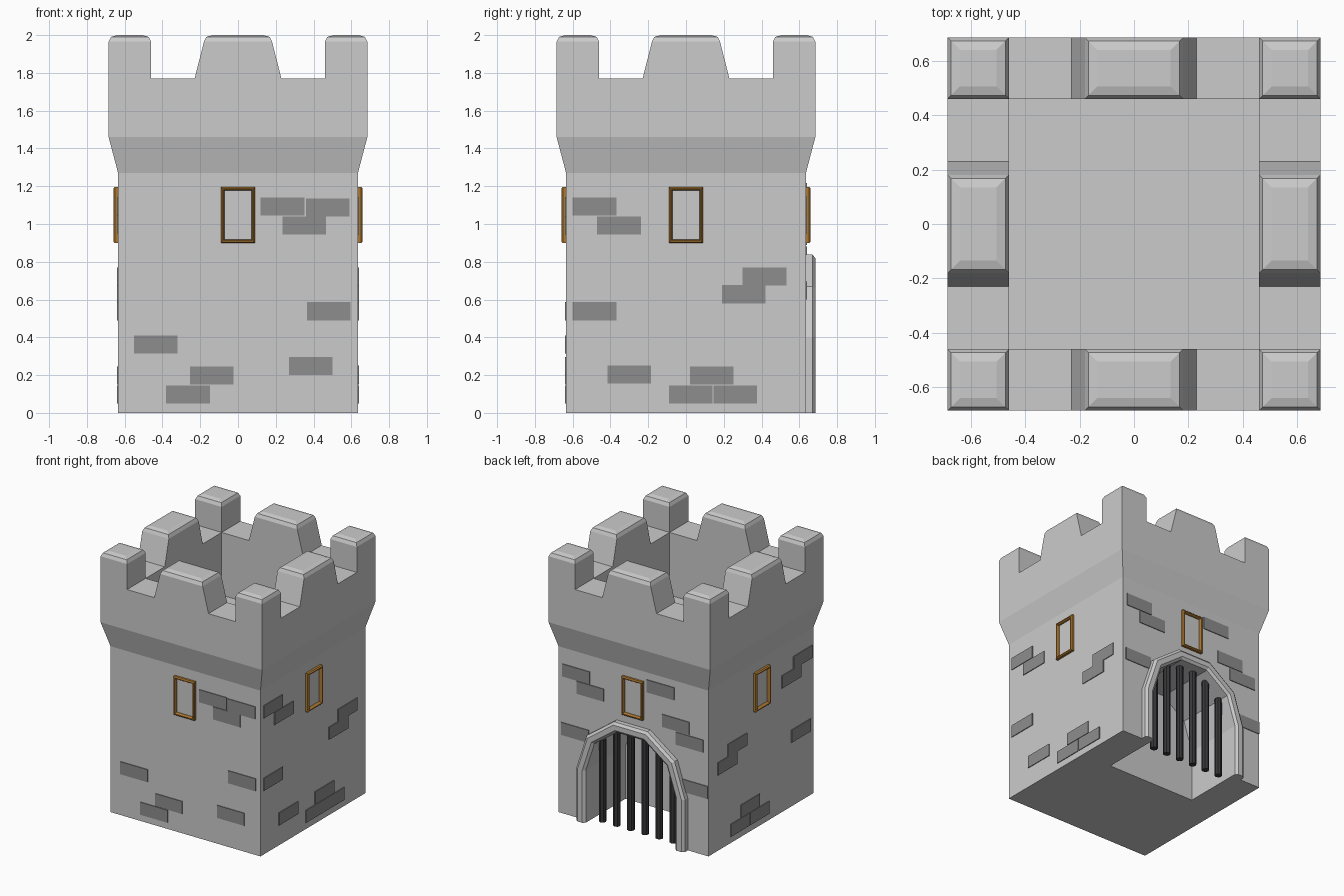
import bpy, bmesh
from math import sin, cos, pi
from mathutils import Matrix

if "Cube" in bpy.data.objects:
    bpy.data.objects.remove(bpy.data.objects["Cube"])


def material(name, rgb):
    m = bpy.data.materials.new(name)
    m.diffuse_color = (*rgb, 1)
    m.use_nodes = True
    m.node_tree.nodes["Principled BSDF"].inputs["Base Color"].default_value = m.diffuse_color
    return m


WOOD = material("wood", (0.42, 0.19, 0.03))
BRICK = material("dark_stone", (0.27, 0.27, 0.27))
IRON = material("iron", (0.04, 0.04, 0.045))


def loft(name, loops, mat=None, turn=0, ring=True, cap=True, wrap=False):
    """Skin a list of point loops; ring closes each loop, wrap joins last to first."""
    bm = bmesh.new()
    rows = [[bm.verts.new(p) for p in loop] for loop in loops]
    n = len(rows[0])
    pairs = list(zip(rows, rows[1:])) + ([(rows[-1], rows[0])] if wrap else [])
    for a, b in pairs:
        for i in range(n if ring else n - 1):
            j = (i + 1) % n
            bm.faces.new((a[i], a[j], b[j], b[i]))
    if cap and ring:
        bm.faces.new(rows[0])
        bm.faces.new(rows[-1])
    elif cap:
        bm.faces.new([r[0] for r in rows])
        bm.faces.new([r[-1] for r in rows])
    bmesh.ops.recalc_face_normals(bm, faces=bm.faces)
    bm.transform(Matrix.Rotation(turn * pi / 2, 4, 'Z'))
    me = bpy.data.meshes.new(name)
    bm.to_mesh(me)
    bm.free()
    ob = bpy.data.objects.new(name, me)
    bpy.context.collection.objects.link(ob)
    if mat:
        me.materials.append(mat)
    return ob


def rect(x0, x1, y0, y1, z):
    return [(x0, y0, z), (x1, y0, z), (x1, y1, z), (x0, y1, z)]


def upright(u, h, zc, d):
    return [(-u, -d, zc - h), (u, -d, zc - h), (u, -d, zc + h), (-u, -d, zc + h)]


SPRING = 0.40


def arch(r, y, foot=0.0):
    arc = [(r * cos(i * pi / 5), y, SPRING + r * sin(i * pi / 5)) for i in range(6)]
    return [(r, y, foot)] + arc + [(-r, y, foot)]


# Tower body with flared parapet and sunken roof
body_profile = [(0.635, 0), (0.635, 1.27), (0.685, 1.46), (0.685, 1.77), (0.46, 1.77), (0.46, 1.27 + 0.02)]
body = loft("tower_body", [rect(-r, r, -r, r, z) for r, z in body_profile])

# Gate recess cut into the back, open at the bottom
cutter = loft("gate_cutter", [arch(0.38, 0.19, -0.1), arch(0.38, 0.8, -0.1)])
cutter.hide_render = True
mod = body.modifiers.new("gate", 'BOOLEAN')
mod.operation = 'DIFFERENCE'
mod.solver = 'EXACT'
mod.object = cutter
bpy.context.view_layer.objects.active = body
bpy.ops.object.modifier_apply(modifier="gate")
bpy.data.objects.remove(cutter)

# Bricks: (left edge, bottom) on front, right, back and left walls
bricks = [
    [(.12, 1.045), (.36, 1.04), (.235, .945), (.365, .49), (-.55, .315), (-.255, .15), (-.38, .05), (.27, .20)],
    [(-.60, 1.045), (-.47, .945), (.30, .675), (.19, .58), (-.60, .49), (-.415, .155), (.02, .15), (-.09, .05),
     (.145, .05)],
    [(-.60, 1.05), (-.48, .95), (.115, 1.12), (.245, .89), (.36, .785), (-.61, .60), (.40, .44)],
    [(.39, 1.045), (.25, .95), (.365, .49), (-.405, .675), (-.525, .58), (-.25, .15), (-.37, .05), (-.135, .05)],
]
TOP = [(0, 1.965), (0.012, 1.99), (0.045, 2.0)]

for k in range(4):
    for u, z in bricks[k]:
        loft("brick", [rect(u, u + .231, -.641, -.625, h) for h in (z, z + .096)], BRICK, k)

    # Window frame
    frame = [(0, .63), (0, .652), (.007, .66), (.013, .66), (.018, .652), (.018, .63)]
    loft("window_frame", [upright(.09 - i, .148 - i, 1.047, d) for i, d in frame],
         WOOD, k, cap=False, wrap=True)

    # Corner merlon and tapered middle merlon
    loft("corner_merlon", [rect(.46 + i, .685 - i, -.685 + i, -.46 - i, z)
                           for i, z in [(0, 1.77)] + TOP], None, k)
    loft("middle_merlon", [rect(-.23, .23, -.685, -.46, 1.77)] +
         [rect(-.18 + i, .18 - i, -.685 + i, -.46 - i, z) for i, z in TOP], None, k)

# Stone surround of the gate
surround = [(.46, .62), (.46, .67), (.44, .685), (.40, .685), (.38, .67), (.38, .62)]
loft("gate_surround", [arch(r, y) for r, y in surround], ring=False, wrap=True)

# Portcullis bars
for x in (.06, .18, .30):
    top = SPRING + (.36 if x < .1 else .33 if x < .2 else .23)
    for s in (-1, 1):
        loft("gate_bar", [[(s * x + .027 * cos(a * pi / 4), .58 + .027 * sin(a * pi / 4), z) for a in range(8)]
                          for z in (0, top)], IRON)
